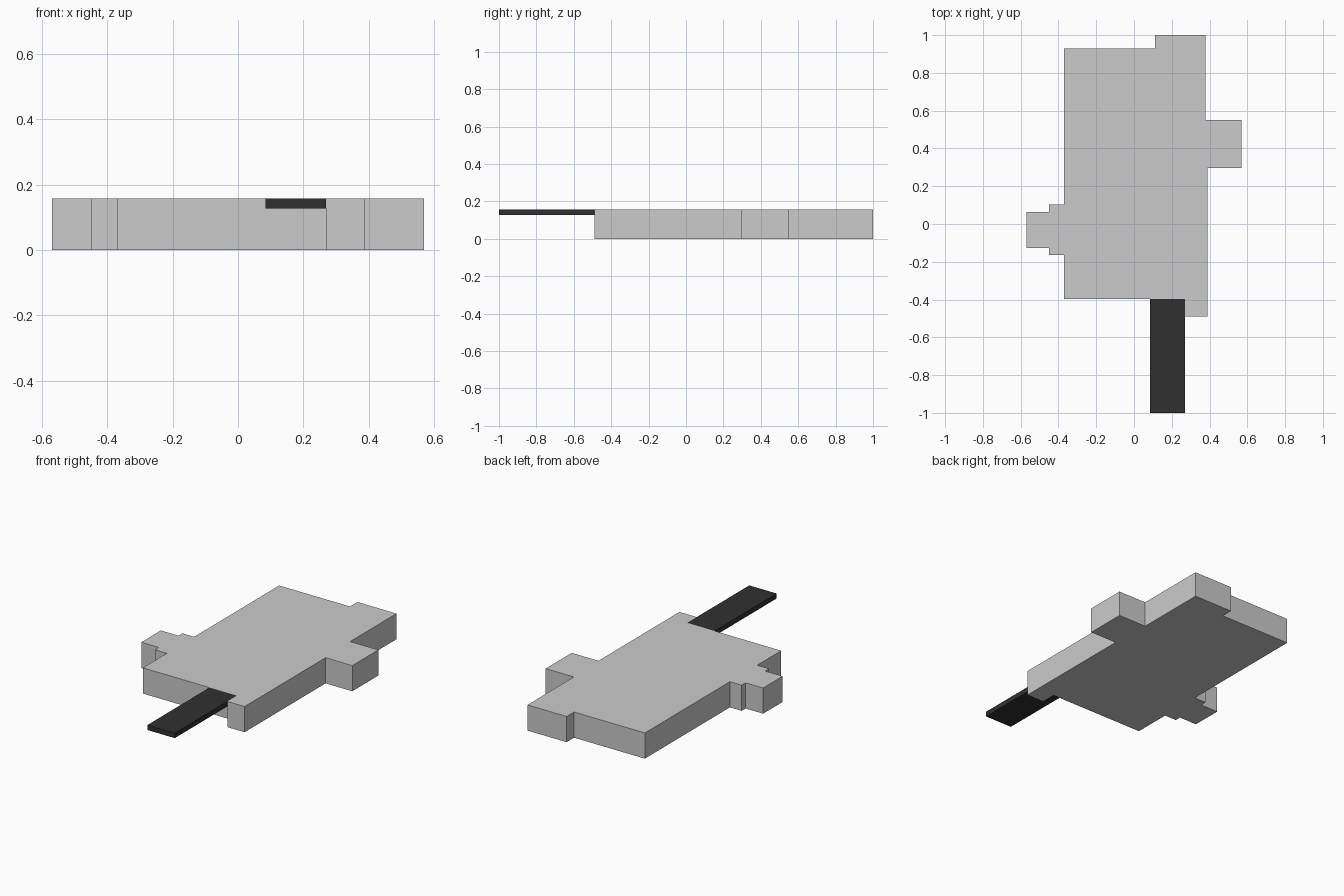
import bpy
import bmesh

if "Cube" in bpy.data.objects:
    bpy.data.objects.remove(bpy.data.objects["Cube"])

HEIGHT = 0.158


def extrude_outline(name, points, z0, z1):
    """Solid slab from a plan outline."""
    bm = bmesh.new()
    base = bm.faces.new([bm.verts.new((x, y, z0)) for x, y in points])
    top = bmesh.ops.extrude_face_region(bm, geom=[base], use_keep_orig=True)
    verts = [g for g in top["geom"] if isinstance(g, bmesh.types.BMVert)]
    bmesh.ops.translate(bm, verts=verts, vec=(0, 0, z1 - z0))
    bmesh.ops.recalc_face_normals(bm, faces=bm.faces[:])
    mesh = bpy.data.meshes.new(name)
    bm.to_mesh(mesh)
    bm.free()
    obj = bpy.data.objects.new(name, mesh)
    bpy.context.collection.objects.link(obj)
    return obj


# Stepped floor slab, counter-clockwise from the front left corner
extrude_outline("floor_slab", [
    (-0.37, -0.397), (0.27, -0.397), (0.27, -0.49), (0.388, -0.49),  # front
    (0.388, 0.297), (0.57, 0.297), (0.57, 0.55), (0.378, 0.55),      # right bay
    (0.378, 1.0), (0.112, 1.0), (0.112, 0.928), (-0.37, 0.928),      # back
    (-0.37, 0.102), (-0.45, 0.102), (-0.45, 0.064), (-0.57, 0.064),  # left bay
    (-0.57, -0.126), (-0.45, -0.126), (-0.45, -0.163), (-0.37, -0.163),
], 0.0, HEIGHT)

# Thin dark walkway leading out to the front
walkway = extrude_outline("walkway", [
    (0.084, -1.0), (0.27, -1.0), (0.27, -0.397), (0.084, -0.397),
], 0.127, HEIGHT)
dark = bpy.data.materials.new("dark_grey")
dark.diffuse_color = (0.03, 0.03, 0.03, 1)
dark.use_nodes = True
dark.node_tree.nodes["Principled BSDF"].inputs["Base Color"].default_value = dark.diffuse_color
walkway.data.materials.append(dark)
